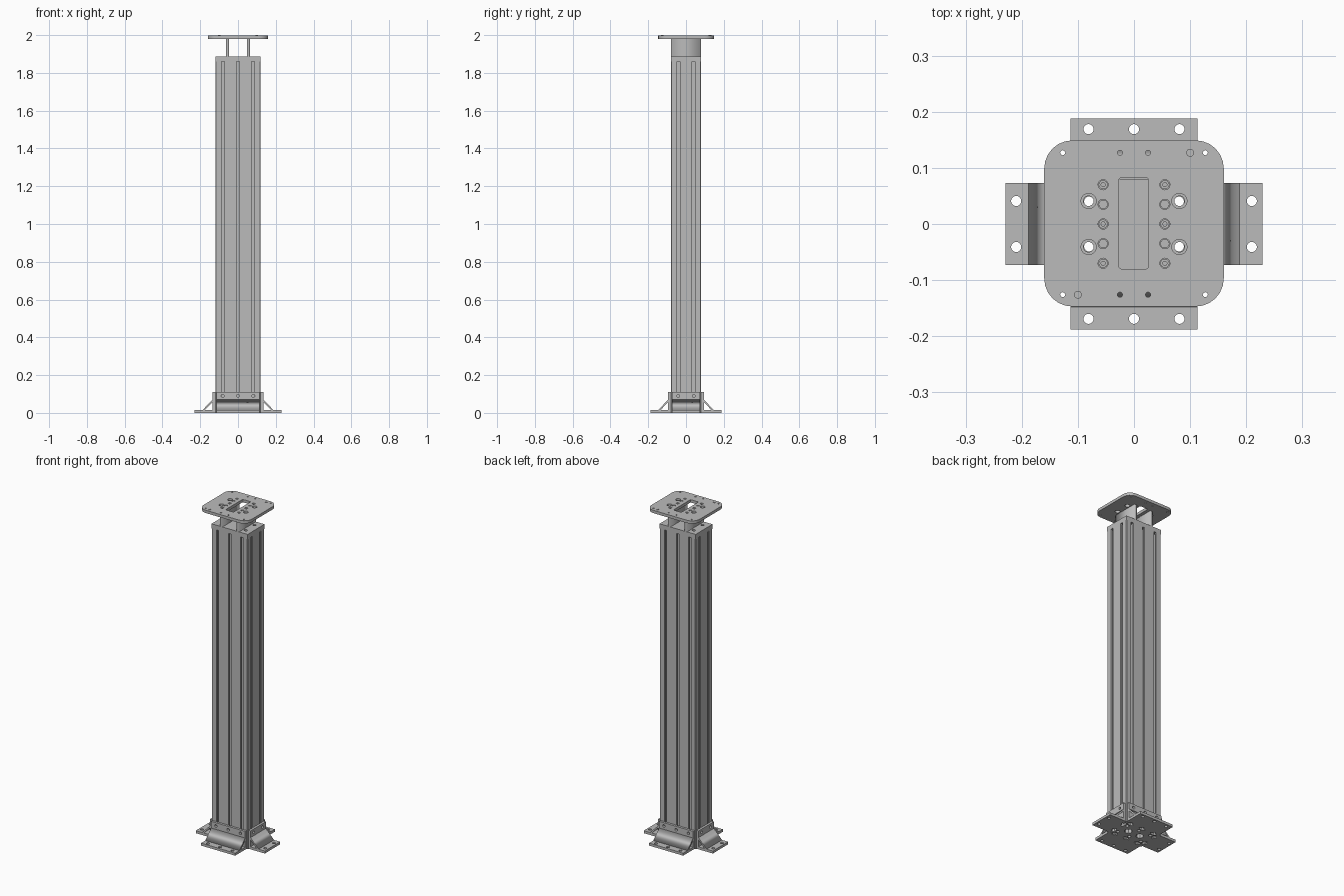
import bpy, bmesh
from math import sin, cos, pi, radians
from mathutils import Matrix, Vector

cube = bpy.data.objects.get("Cube")
if cube:
    bpy.data.objects.remove(cube, do_unlink=True)

metal = bpy.data.materials.new("grey metal")
GREY = (0.5, 0.5, 0.5, 1)
metal.diffuse_color = GREY
metal.use_nodes = True
metal.node_tree.nodes["Principled BSDF"].inputs["Base Color"].default_value = GREY


def circle(x, y, r, n=20):
    return [(x + r * cos(2 * pi * i / n), y + r * sin(2 * pi * i / n)) for i in range(n)]


def rect(x0, x1, y0, y1, r=0.0, n=6):
    if not r:
        return [(x0, y0), (x1, y0), (x1, y1), (x0, y1)]
    pts = []
    corners = [(x1 - r, y1 - r), (x0 + r, y1 - r), (x0 + r, y0 + r), (x1 - r, y0 + r)]
    for k, (cx, cy) in enumerate(corners):
        for i in range(n + 1):
            a = pi / 2 * (k + i / n)
            pts.append((cx + r * cos(a), cy + r * sin(a)))
    return pts


def solid(name, loops, depth, matrix=Matrix(), smooth=True):
    """Extrude an outline (first loop) with holes (other loops) from 0 to depth."""
    curve = bpy.data.curves.new(name, "CURVE")
    curve.dimensions = "2D"
    curve.fill_mode = "BOTH"
    curve.extrude = depth / 2
    for loop in loops:
        spline = curve.splines.new("POLY")
        spline.points.add(len(loop) - 1)
        for p, (x, y) in zip(spline.points, loop):
            p.co = (x, y, 0, 1)
        spline.use_cyclic_u = True
    temp = bpy.data.objects.new(name, curve)
    mesh = bpy.data.meshes.new_from_object(temp)
    bpy.data.objects.remove(temp)
    bpy.data.curves.remove(curve)
    bm = bmesh.new()
    bm.from_mesh(mesh)
    bmesh.ops.remove_doubles(bm, verts=bm.verts, dist=1e-5)
    bmesh.ops.translate(bm, verts=bm.verts, vec=(0, 0, depth / 2))
    bmesh.ops.transform(bm, verts=bm.verts, matrix=matrix)
    bmesh.ops.recalc_face_normals(bm, faces=bm.faces)
    bm.to_mesh(mesh)
    bm.free()
    mesh.name = name
    mesh.materials.clear()
    mesh.materials.append(metal)
    obj = bpy.data.objects.new(name, mesh)
    bpy.context.collection.objects.link(obj)
    if smooth:
        bpy.ops.object.select_all(action="DESELECT")
        obj.select_set(True)
        bpy.context.view_layer.objects.active = obj
        bpy.ops.object.shade_smooth_by_angle(angle=radians(30))
    return obj


def at(x=0, y=0, z=0):
    return Matrix.Translation((x, y, z))


def axes(u, v, w, origin):
    m = Matrix((u, v, w)).transposed().to_4x4()
    m.translation = Vector(origin)
    return m


# Slotted column: each side is a row of T-slots
HX, HY, MOD = 0.12, 0.08, 0.08
SLOT = [(-0.008, 0), (-0.008, 0.009), (-0.02, 0.009), (-0.02, 0.013), (-0.009, 0.0245)]
SLOT += [(-s, d) for s, d in reversed(SLOT)]
outline = []
for side, (half, dist, count) in enumerate([(HX, HY, 3), (HY, HX, 2)] * 2):
    c, s = [(1, 0), (0, 1), (-1, 0), (0, -1)][side]
    edge = [(-half + 0.003, 0)]
    for i in range(count):
        mid = (i - (count - 1) / 2) * MOD
        edge += [(mid + a, d) for a, d in SLOT]
    edge.append((half - 0.003, 0))
    for a, d in edge:
        b = d - dist
        outline.append((a * c - b * s, a * s + b * c))
cores = [circle(x * MOD, y * MOD / 2, 0.009) for x in (-1, 0, 1) for y in (-1, 1)]
cavities = [circle(x, 0, 0.022, 8) for x in (-0.04, 0.04)]
solid("column", [outline] + cores + cavities, 1.86)

# Cap plate on the column
bolts = [(x, y) for x in (-0.081, 0.081) for y in (-0.041, 0.041)]
solid("cap_plate", [rect(-HX, HX, -HY, HY)] + [circle(x, y, 0.009) for x, y in bolts],
      0.028, at(z=1.86))

# Two upright webs carrying the top plate
for name, x in (("right_web", -0.055), ("left_web", 0.055)):
    solid(name, [rect(x - 0.008, x + 0.008, -HY, HY)], 0.092, at(z=1.888), False)

# Top plate with slot and holes
ROW = [-0.07, -0.035, 0, 0.035, 0.07]
holes = [circle(x, y, 0.0135) for x, y in bolts]
holes += [circle(x, y, 0.009) for x in (-0.055, 0.055) for y in ROW]
holes += [circle(x, y, 0.0045, 12) for x in (-0.127, -0.025, 0.025, 0.127) for y in (-0.126, 0.127)]
solid("top_plate", [rect(-0.16, 0.16, -0.147, 0.149, 0.05),
                    rect(-0.027, 0.026, -0.08, 0.083, 0.005, 3)] + holes, 0.017, at(z=1.98))

# Socket screws and dowels into the webs, locating pins at two corners
for x in (-0.055, 0.055):
    for i, y in enumerate(ROW):
        if i % 2:
            solid("dowel", [circle(0, 0, 0.008)], 0.014, at(x, y, 1.98))
        else:
            solid("socket_screw", [circle(0, 0, 0.008), circle(0, 0, 0.004, 6)], 0.015, at(x, y, 1.98))
for x, y in ((0.1, 0.127), (-0.1, -0.126)):
    solid("locating_pin", [circle(0, 0, 0.007)], 0.02, at(x, y, 1.98))


# Feet: floor flange, wall flange and sloping brace
def foot(name, out, wall, half, reach, spots):
    out, up = Vector(out), Vector((0, 0, 1))
    along = up.cross(out)
    base = out * wall
    floor_holes = [circle(s, reach - 0.019, 0.009) for s in spots]
    wall_holes = [circle(s, 0.09, 0.008) for s in spots]
    solid(name + "_floor_flange", [rect(-half, half, 0, reach)] + floor_holes,
          0.015, axes(along, out, up, base))
    solid(name + "_wall_flange", [rect(-half, half, 0.015, 0.11)] + wall_holes,
          0.014, axes(along, up, out, base))
    brace = [(0.068, 0.015), (0.014, 0.07), (0.014, 0.057), (0.055, 0.015)]
    solid(name + "_brace", [brace], 2 * half, axes(out, up, along, base - along * half), False)


for name, sign in (("front", -1), ("back", 1)):
    foot(name + "_foot", (0, sign, 0), HY, 0.113, 0.108, (-0.081, 0, 0.081))
for name, sign in (("right", -1), ("left", 1)):
    foot(name + "_foot", (sign, 0, 0), HX, 0.073, 0.109, (-0.041, 0.041))
